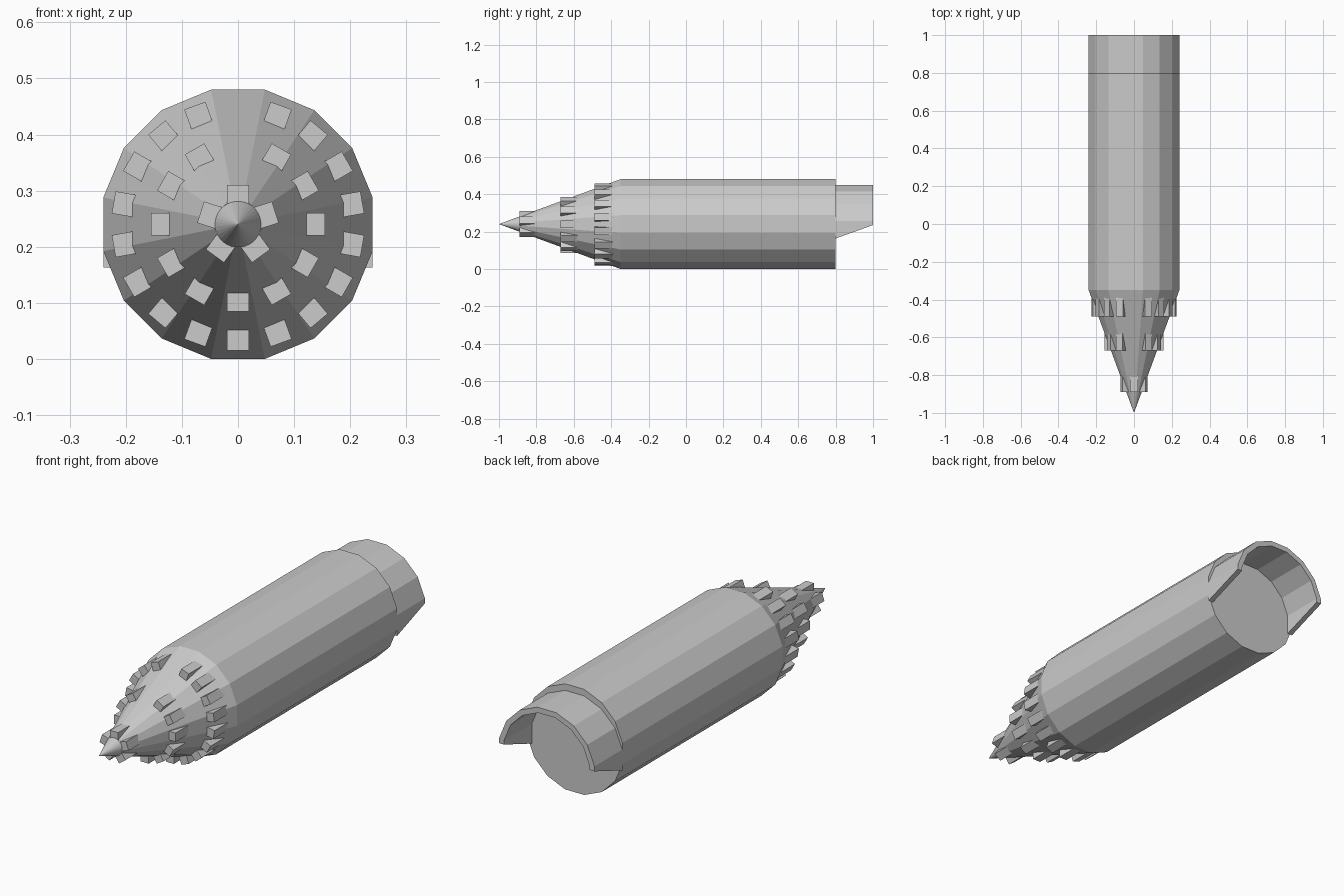
import bpy, bmesh, math
from mathutils import Matrix

if "Cube" in bpy.data.objects:
    bpy.data.objects.remove(bpy.data.objects["Cube"])

CZ = 0.24                              # height of the long axis
R = 0.24 / math.cos(math.pi / 16)      # 16-gon corner radius, flat side up


def finish(name, bm):
    bmesh.ops.recalc_face_normals(bm, faces=bm.faces)
    me = bpy.data.meshes.new(name)
    bm.to_mesh(me)
    bm.free()
    ob = bpy.data.objects.new(name, me)
    bpy.context.collection.objects.link(ob)
    return ob


def lathe(name, profile, sides):
    """Closed solid around the y axis from (y, radius) points; radius 0 is a point."""
    bm = bmesh.new()
    rings = []
    for y, r in profile:
        if r == 0:
            rings.append([bm.verts.new((0, y, CZ))] * sides)
            continue
        angs = [(i + 0.5) * 2 * math.pi / sides for i in range(sides)]
        rings.append([bm.verts.new((r * math.cos(a), y, CZ + r * math.sin(a))) for a in angs])
    for a, b in zip(rings, rings[1:]):
        for i in range(sides):
            j = (i + 1) % sides
            bm.faces.new(list(dict.fromkeys((a[i], a[j], b[j], b[i]))))
    for ring in (rings[0], rings[-1]):
        if ring[0] is not ring[1]:
            bm.faces.new(ring)
    return finish(name, bm)


def tooth_ring(name, count, radius, y0, y1, start, size=0.04, skip_top=False):
    """Square cutter teeth, parallel to the axis, spread round the cone."""
    bm = bmesh.new()
    for i in range(count):
        deg = start + i * 360 / count
        if skip_top and abs(deg - 90) < 1:
            continue
        m = (Matrix.Translation((0, 0, CZ))
             @ Matrix.Rotation(-math.radians(deg), 4, 'Y')
             @ Matrix.Translation((radius, (y0 + y1) / 2, 0))
             @ Matrix.Diagonal((size, y1 - y0, size, 1)))
        bmesh.ops.create_cube(bm, size=1, matrix=m)
    return finish(name, bm)


# main barrel with drilling cone, and the rounder point
lathe("body", [(-0.89, 0.041 * R / 0.24), (-0.35, R), (0.80, R)], 16)
lathe("drill_tip", [(-1.0, 0), (-0.89, 0.041)], 32)

# three rings of teeth
tooth_ring("front_teeth", 5, 0.05, -0.89, -0.79, 90)
tooth_ring("middle_teeth", 12, 0.135, -0.67, -0.57, -90, skip_top=True)
tooth_ring("rear_teeth", 18, 0.205, -0.49, -0.37, -90, skip_top=True)

# rear hood: half-shell sitting slightly lower than the body, lower edge cut at a slant
bm = bmesh.new()
sections = []
for y, low in ((0.80, 0.163), (1.0, 0.235)):
    loops = []
    for r in (R, R - 0.025):
        loop = []
        for k in range(-1, 9):
            a = math.radians(11.25 + 22.5 * k)
            z = low if k in (-1, 8) else 0.21 + r * math.sin(a)
            loop.append(bm.verts.new((r * math.cos(a), y, z)))
        loops.append(loop)
    sections.append(loops)
(o0, i0), (o1, i1) = sections
n = len(o0)
for a, b in ((o0, o1), (i0, i1), (o0, i0), (o1, i1)):
    for k in range(n - 1):
        bm.faces.new((a[k], a[k + 1], b[k + 1], b[k]))
for k in (0, n - 1):
    bm.faces.new((o0[k], o1[k], i1[k], i0[k]))
finish("rear_hood", bm)
